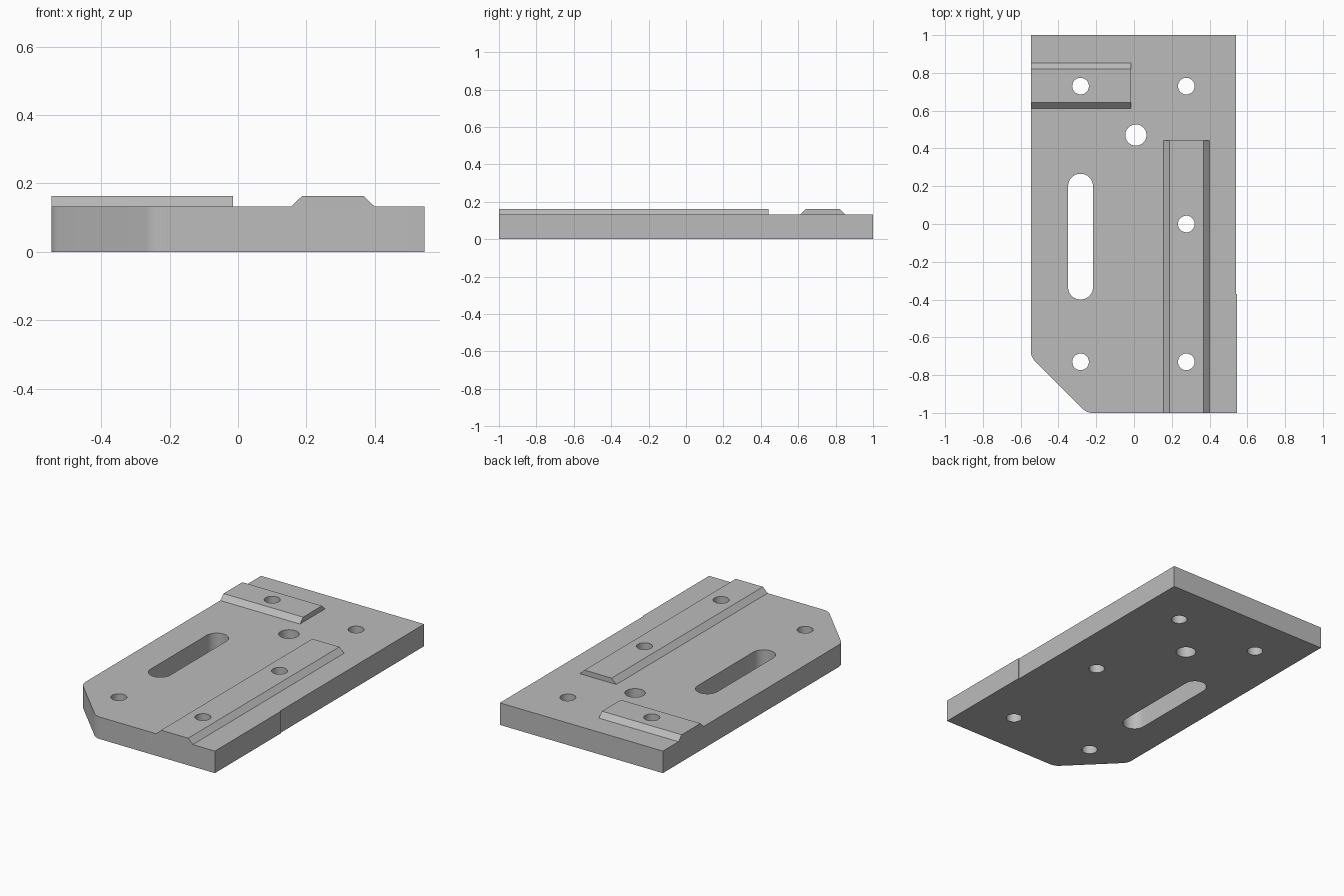
import bpy
import bmesh
from math import cos, sin, pi, radians
from mathutils import Vector

cube = bpy.data.objects.get("Cube")
if cube:
    bpy.data.objects.remove(cube, do_unlink=True)

W = 0.546          # half width
L = 1.0            # half length
T = 0.133          # plate thickness
TOP = 0.163        # top of the raised rails
BEVEL = 0.031      # slope run of the rails

grey = bpy.data.materials.new("machined grey")
grey.use_nodes = True
colour = (0.5, 0.5, 0.5, 1)
grey.diffuse_color = colour
grey.node_tree.nodes["Principled BSDF"].inputs["Base Color"].default_value = colour


def extrude(bm, points, direction):
    """Sweep a closed polygon of 3D points along a direction into a solid."""
    face = bm.faces.new([bm.verts.new(p) for p in points])
    result = bmesh.ops.extrude_face_region(bm, geom=[face], use_keep_orig=True)
    moved = [v for v in result["geom"] if isinstance(v, bmesh.types.BMVert)]
    bmesh.ops.translate(bm, verts=moved, vec=direction)


def finish(bm, name):
    bmesh.ops.recalc_face_normals(bm, faces=bm.faces)
    mesh = bpy.data.meshes.new(name)
    bm.to_mesh(mesh)
    bm.free()
    mesh.materials.append(grey)
    obj = bpy.data.objects.new(name, mesh)
    bpy.context.scene.collection.objects.link(obj)
    return obj


def solid(name, points, direction):
    bm = bmesh.new()
    extrude(bm, points, direction)
    return finish(bm, name)


def arc(cx, cy, r, start, end, steps, z=0.0):
    angles = [radians(start + (end - start) * i / steps) for i in range(steps + 1)]
    return [Vector((cx + r * cos(a), cy + r * sin(a), z)) for a in angles]


# Base plate with a rounded, clipped corner and a tiny step on the left edge
r, t = 0.075, 0.031
outline = [Vector((x, y, 0)) for x, y in
           ((W, -L), (W, -0.37), (W - 0.005, -0.37), (W - 0.005, L), (-W, L))]
outline += arc(-W + r, -0.704 + t, r, 180, 225, 6)
outline += arc(-0.25 + t, -L + r, r, 225, 270, 6)
plate = solid("base_plate", outline, (0, 0, T))


# Raised rails with sloping long sides
def rail_section(low, high):
    return [(low, T), (high, T), (high - BEVEL, TOP), (low + BEVEL, TOP)]


long_rail = solid("long_rail",
                  [(x, -L, z) for x, z in rail_section(0.156, 0.399)],
                  (0, L + 0.441, 0))
short_rail = solid("short_rail",
                   [(-W, y, z) for y, z in rail_section(0.611, 0.852)],
                   (W - 0.015, 0, 0))

# Cutter holding all the through holes and the slot
bm = bmesh.new()
LX, RX, HY = -0.283, 0.277, 0.73
holes = [(LX, HY, 0.044), (RX, HY, 0.044), (RX, 0, 0.044),
         (RX, -HY, 0.044), (LX, -HY, 0.044), (0.01, 0.471, 0.056)]
for x, y, radius in holes:
    extrude(bm, arc(x, y, radius, 0, 360, 48, -0.1)[:-1], (0, 0, 0.4))
slot = arc(LX, 0.2, 0.066, 0, 180, 24, -0.1) + arc(LX, -0.334, 0.066, 180, 360, 24, -0.1)
extrude(bm, slot, (0, 0, 0.4))
cutter = finish(bm, "hole_cutter")
cutter.hide_render = True

# Cut the holes, then shade
parts = [plate, long_rail, short_rail]
for obj in parts:
    cut = obj.modifiers.new("holes", "BOOLEAN")
    cut.operation = "DIFFERENCE"
    cut.solver = "EXACT"
    cut.object = cutter
bpy.context.view_layer.update()
graph = bpy.context.evaluated_depsgraph_get()
meshes = [bpy.data.meshes.new_from_object(o.evaluated_get(graph)) for o in parts]
for obj, mesh in zip(parts, meshes):
    obj.modifiers.clear()
    obj.data = mesh
bpy.data.objects.remove(cutter, do_unlink=True)

bpy.ops.object.select_all(action="DESELECT")
for obj in parts:
    obj.select_set(True)
bpy.context.view_layer.objects.active = plate
bpy.ops.object.shade_smooth_by_angle(angle=radians(25))
